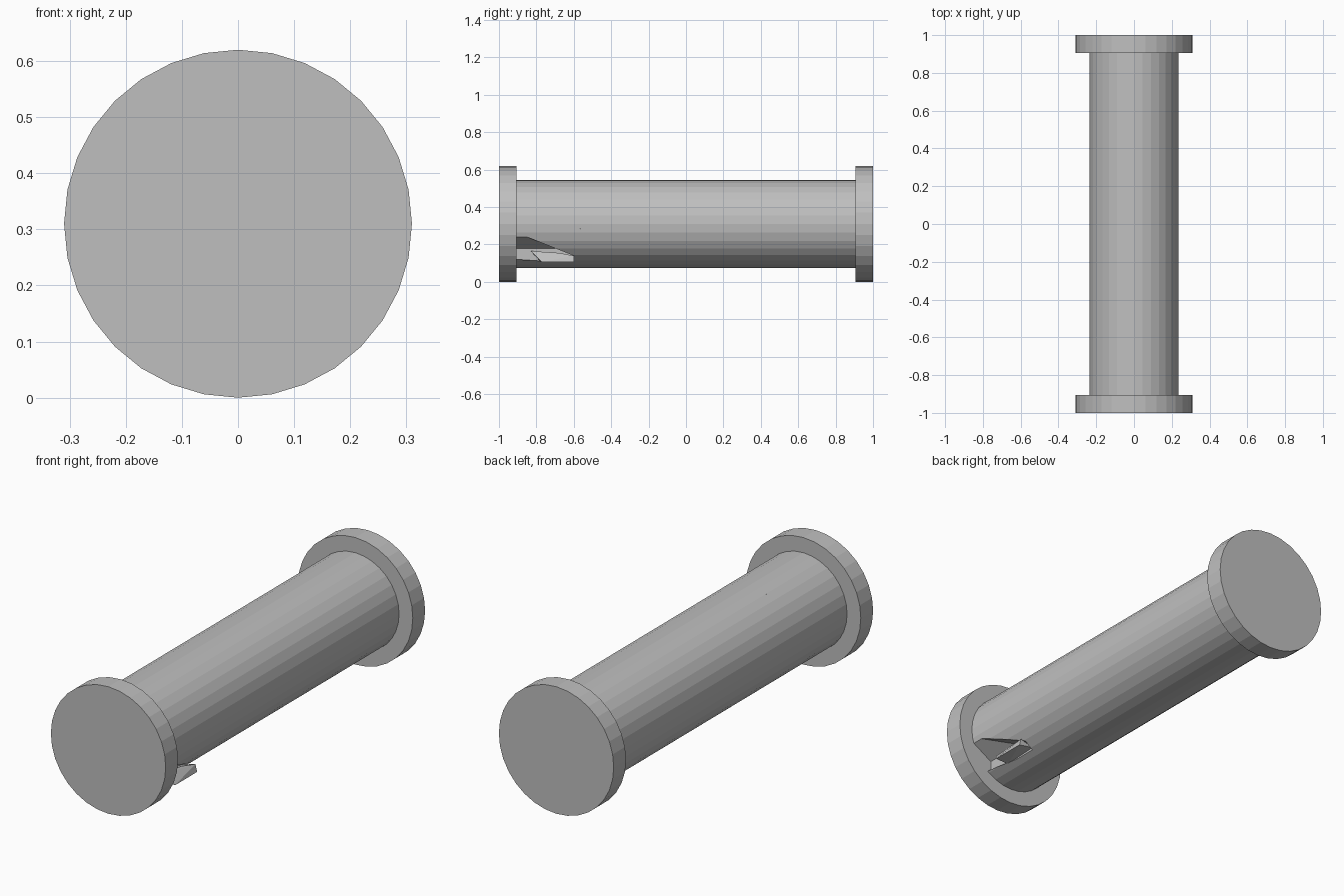
import bpy, bmesh, math, random
from mathutils import Vector, Matrix

random.seed(7)
AXIS_Z = 0.31
SIDES = 32

if "Cube" in bpy.data.objects:
    bpy.data.objects.remove(bpy.data.objects["Cube"])

stone = bpy.data.materials.new("grey_stone")
stone.use_nodes = True
GREY = (0.52, 0.52, 0.52, 1)
stone.diffuse_color = GREY
stone.node_tree.nodes["Principled BSDF"].inputs["Base Color"].default_value = GREY


def drum(radius, y0, y1):
    """Solid faceted cylinder lying along y."""
    bm = bmesh.new()
    place = Matrix.Translation((0, (y0 + y1) / 2, AXIS_Z)) @ Matrix.Rotation(math.pi / 2, 4, "X")
    bmesh.ops.create_cone(bm, cap_ends=True, segments=SIDES, radius1=radius,
                          radius2=radius, depth=y1 - y0, matrix=place)
    return bm


def keep_behind(bm, point, normal):
    """Cut a convex solid by a plane, keep the side behind it and close the cut."""
    geom = bm.verts[:] + bm.edges[:] + bm.faces[:]
    bmesh.ops.bisect_plane(bm, geom=geom, dist=1e-6, plane_co=point,
                           plane_no=normal, clear_outer=True)
    rim = [e for e in bm.edges if e.is_boundary]
    if rim:
        bmesh.ops.edgeloop_fill(bm, edges=rim)
    return bm


def fracture(solid, seeds):
    """Break a convex solid into one cell around each seed."""
    cells = []
    for a in seeds:
        cell = solid.copy()
        for b in sorted(seeds, key=lambda s: (s - a).length):
            if b is not a and cell.faces:
                keep_behind(cell, (a + b) / 2, (b - a).normalized())
        if cell.faces:
            cells.append(cell)
    return cells


def chip(cells, planes):
    """Remove the wedge behind all the planes from every cell."""
    result = []
    for cell in cells:
        core, rest = cell.copy(), []
        for point, normal in planes:
            point, normal = Vector(point), Vector(normal).normalized()
            outside = keep_behind(core.copy(), point, -normal)
            if outside.faces:
                rest.append(outside)
            keep_behind(core, point, normal)
            if not core.faces:
                break
        result += rest if core.faces else [cell]
    return result


def build(name, cells):
    """Gather the broken pieces of one part into an object."""
    whole = bmesh.new()
    for cell in cells:
        bmesh.ops.recalc_face_normals(cell, faces=cell.faces[:])
        piece = bpy.data.meshes.new("piece")
        cell.to_mesh(piece)
        whole.from_mesh(piece)
        bpy.data.meshes.remove(piece)
    mesh = bpy.data.meshes.new(name)
    whole.to_mesh(mesh)
    mesh.materials.append(stone)
    obj = bpy.data.objects.new(name, mesh)
    bpy.context.collection.objects.link(obj)


def scatter(count, radius, y0, y1, power):
    """Random seeds in a drum; a low power crowds them towards the rim."""
    seeds = []
    for _ in range(count):
        angle = random.uniform(0, math.tau)
        r = radius * random.random() ** power
        seeds.append(Vector((r * math.cos(angle), random.uniform(y0, y1),
                             AXIS_Z + r * math.sin(angle))))
    return seeds


# End discs, cracked into many small pieces
for name, y0, y1 in (("front_disc", -1, -0.905), ("back_disc", 0.905, 1)):
    build(name, fracture(drum(0.31, y0, y1), scatter(48, 0.31, y0, y1, 0.4)))

# Shaft, cracked into larger pieces, with a notch beside the front disc
notch = [
    ((0.12, 0, 0), (-1, 0, 0)),
    ((0.225, 0, 0.24), (-0.5, 0, 0.85)),
    ((0, -0.8, 0.22), (0, 0.08, 0.2)),
    ((0, -0.6, 0.1), (0, 1, 0)),
    ((0, -0.6, 0.1), (0, -0.02, -0.3)),
]
shaft_cells = fracture(drum(0.236, -0.905, 0.905), scatter(26, 0.236, -0.9, 0.9, 0.5))
build("shaft", chip(shaft_cells, notch))

# Loose shard left in the notch
shard = bmesh.new()
for corner in ((0.2, -0.77, 0.105), (0.2, -0.6, 0.105), (0.19, -0.6, 0.14),
               (0.17, -0.68, 0.155), (0.15, -0.83, 0.165),
               (0.12, -0.6, 0.12), (0.12, -0.78, 0.11)):
    shard.verts.new(corner)
bmesh.ops.convex_hull(shard, input=shard.verts[:])
build("loose_shard", [shard])
